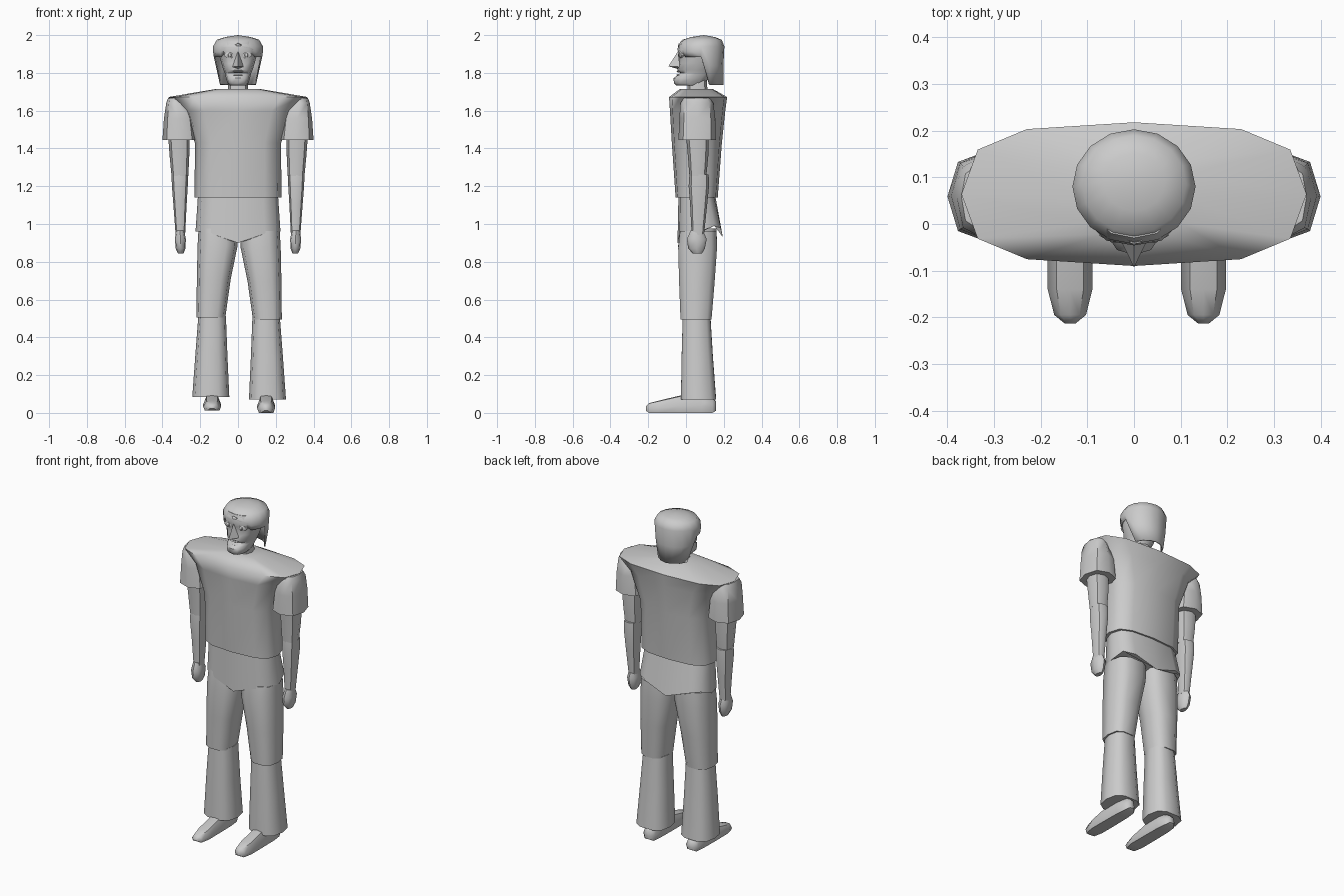
import bpy, bmesh, math
from math import sin, cos, tau

if "Cube" in bpy.data.objects:
    bpy.data.objects.remove(bpy.data.objects["Cube"], do_unlink=True)

grey = bpy.data.materials.new("plain grey")
grey.use_nodes = True
tone = (0.6, 0.6, 0.6, 1)
grey.diffuse_color = tone
grey.node_tree.nodes["Principled BSDF"].inputs["Base Color"].default_value = tone


def finish(name, bm, angle=50):
    bmesh.ops.recalc_face_normals(bm, faces=bm.faces[:])
    mesh = bpy.data.meshes.new(name)
    bm.to_mesh(mesh)
    bm.free()
    mesh.materials.append(grey)
    ob = bpy.data.objects.new(name, mesh)
    bpy.context.collection.objects.link(ob)
    bpy.ops.object.select_all(action='DESELECT')
    ob.select_set(True)
    bpy.context.view_layer.objects.active = ob
    bpy.ops.object.shade_smooth_by_angle(angle=math.radians(angle))
    return ob


def skin(bm, rings, caps=True):
    """Join rings of points with quads and return the vertex rings."""
    rings = [[bm.verts.new(p) for p in ring] for ring in rings]
    n = len(rings[0])
    for a, b in zip(rings, rings[1:]):
        for i in range(n):
            j = (i + 1) % n
            bm.faces.new((a[i], a[j], b[j], b[i]))
    if caps:
        bm.faces.new(rings[0])
        bm.faces.new(rings[-1])
    return rings


def loft(name, sections, sides=10, power=2.4, flip=1, shift=(0, 0), lift=None, angle=50):
    """Sections are (z, x0, x1, y0, y1); flip mirrors across x."""
    bm = bmesh.new()
    rings = []
    for k, (z, x0, x1, y0, y1) in enumerate(sections):
        ring = []
        for i in range(sides):
            a = tau * i / sides
            c, s = (math.copysign(abs(t) ** (2 / power), t) for t in (cos(a), sin(a)))
            dz = lift(c, s) if lift and k == 0 else 0
            ring.append((flip * ((x0 + x1) / 2 + c * (x1 - x0) / 2) + shift[0],
                         (y0 + y1) / 2 + s * (y1 - y0) / 2, z + dz + shift[1]))
        rings.append(ring)
    skin(bm, rings)
    finish(name, bm, angle)


# Shirt body, with a wide shoulder rim and a sloping yoke
loft("shirt", [(1.14, -.23, .23, -.055, .168), (1.43, -.228, .228, -.075, .19),
               (1.6, -.29, .29, -.085, .208), (1.672, -.37, .37, -.09, .218),
               (1.716, -.11, .11, -.03, .14)], sides=12, power=2.9, angle=60)

# Hips, dipping to a point at the crotch
loft("hips", [(.9, -.225, .225, -.045, .195), (1.15, -.212, .212, -.04, .155)],
     sides=12, power=3, lift=lambda c, s: .06 * min(1, abs(c) * 1.3) + (.03 if s > .5 else 0))

# Limbs on both sides
for flip, side in ((1, "left"), (-1, "right")):
    loft(side + "_sleeve", [(1.445, .22, .4, -.04, .158), (1.56, .235, .392, -.035, .155),
                            (1.64, .27, .38, -.03, .145), (1.668, .3, .37, -.01, .125)],
         sides=8, flip=flip)
    loft(side + "_upper_arm", [(1.255, .263, .352, .018, .108), (1.36, .258, .362, .01, .118),
                               (1.47, .255, .37, 0, .12)], sides=8, flip=flip)
    loft(side + "_forearm", [(.94, .28, .33, .03, .095), (1.1, .272, .342, .022, .112),
                             (1.2, .266, .35, .014, .122), (1.262, .265, .352, .018, .12)],
         sides=8, flip=flip)
    loft(side + "_hand", [(.845, .288, .318, .035, .085), (.87, .278, .33, .012, .1),
                          (.92, .276, .334, .004, .11), (.965, .285, .328, .025, .09)],
         sides=8, flip=flip)

    # Legs sit slightly off centre, the left one a touch lower
    shift = (.006, -.006 * flip)
    loft(side + "_thigh", [(.5, .073, .226, -.032, .138), (.7, .045, .224, -.04, .155),
                           (.88, .008, .22, -.045, .168), (.97, .005, .215, -.035, .165)],
         sides=10, power=2.8, flip=flip, shift=shift)
    loft(side + "_trouser_leg", [(.078, .052, .248, -.03, .162), (.3, .062, .232, -.026, .145),
                                 (.508, .07, .216, -.02, .132)],
         sides=10, power=2.8, flip=flip, shift=shift)

    # Shoe: cross-sections from toe to heel
    bm = bmesh.new()
    rings = []
    for y, w, top in ((-.213, .012, .035), (-.195, .034, .052), (-.14, .048, .066),
                      (-.03, .048, .092), (.08, .046, .1), (.14, .038, .08), (.16, .016, .06)):
        sole = .006 - .006 * flip + (.012 if y > .15 or y < -.2 else 0)
        rings.append([(flip * .143 + .006 + w * u, y, sole + (top - sole) * v)
                      for u, v in ((-.8, 0), (.8, 0), (1, .4), (.6, .95), (0, 1), (-.6, .95), (-1, .4))])
    skin(bm, rings)
    finish(side + "_shoe", bm)

# Neck and head
loft("neck", [(1.68, -.055, .055, .005, .115), (1.77, -.05, .05, .01, .11)], sides=8)
face = [(1.733, .045, -.052, .09), (1.745, .055, -.064, .1), (1.772, .063, -.066, .12),
        (1.79, .068, -.042, .13), (1.8, .07, -.03, .13), (1.815, .077, -.046, .14),
        (1.85, .088, -.036, .15), (1.895, .1, -.036, .15), (1.925, .104, -.046, .15),
        (1.965, .085, -.03, .15)]
loft("face", [(z, -w, w, f, b) for z, w, f, b in face], sides=12, power=2.5)

# Nose wedge
bm = bmesh.new()
bridge, tip, lw, rw, base = [bm.verts.new(p) for p in (
    (0, -.042, 1.915), (0, -.093, 1.835), (.03, -.032, 1.832), (-.03, -.032, 1.832), (0, -.04, 1.82))]
for f in ((bridge, tip, lw), (bridge, rw, tip), (tip, base, lw), (tip, rw, base), (bridge, lw, base, rw)):
    bm.faces.new(f)
finish("nose", bm)

# Eyes: lid ring and eyeball
for s, side in ((1, "left"), (-1, "right")):
    for part, w, h, y in (("eyelid", .03, .016, -.038), ("eyeball", .013, .011, -.043)):
        bm = bmesh.new()
        skin(bm, [[(s * .044 + k * w * cos(tau * i / 10), y + d + .01 * abs(cos(tau * i / 10)) * k,
                    1.894 + k * h * sin(tau * i / 10)) for i in range(10)]
                  for k, d in ((1, .015), (1, .003), (.6, 0))])
        finish(side + "_" + part, bm)

# Lips
for name, z in (("upper_lip", 1.808), ("lower_lip", 1.789)):
    loft(name, [(z - .006, -.026, .026, -.042, 0), (z, -.03, .03, -.052, 0),
                (z + .005, -.024, .024, -.042, 0)], sides=8)

# Hair: a cap cut high over the face, hanging low at the back
bm = bmesh.new()
n = 16
rings = [[], [], [], [], []]
for i in range(n):
    c, s = cos(tau * i / n), sin(tau * i / n)
    if s > .1:
        low, mid, mid_width, end_width = 1.737, 1.84, .94, .78 if abs(c) > .5 else .7
    else:
        low = 1.95 if s < -.95 else 1.925 if s < -.8 else 1.885
        mid, mid_width, end_width = (1.937 + low) / 2, 1, .97
    for ring, (k, z, cy) in zip(rings, ((.5, 1.99, .09), (.85, 1.975, .085), (1, 1.94, .08),
                                        (mid_width, mid, .08), (end_width, low, .08))):
        reach = max(k, .96) if s > .1 and z < 1.9 else k
        ring.append((c * .132 * k, cy + s * .123 * reach, z))
top_ring = skin(bm, rings, caps=False)[0]
crown = bm.verts.new((0, .095, 2.0))
for i in range(n):
    bm.faces.new((top_ring[i], top_ring[(i + 1) % n], crown))
hair = finish("hair", bm, 60)
thick = hair.modifiers.new("thickness", 'SOLIDIFY')
thick.thickness = .008
thick.offset = -1
